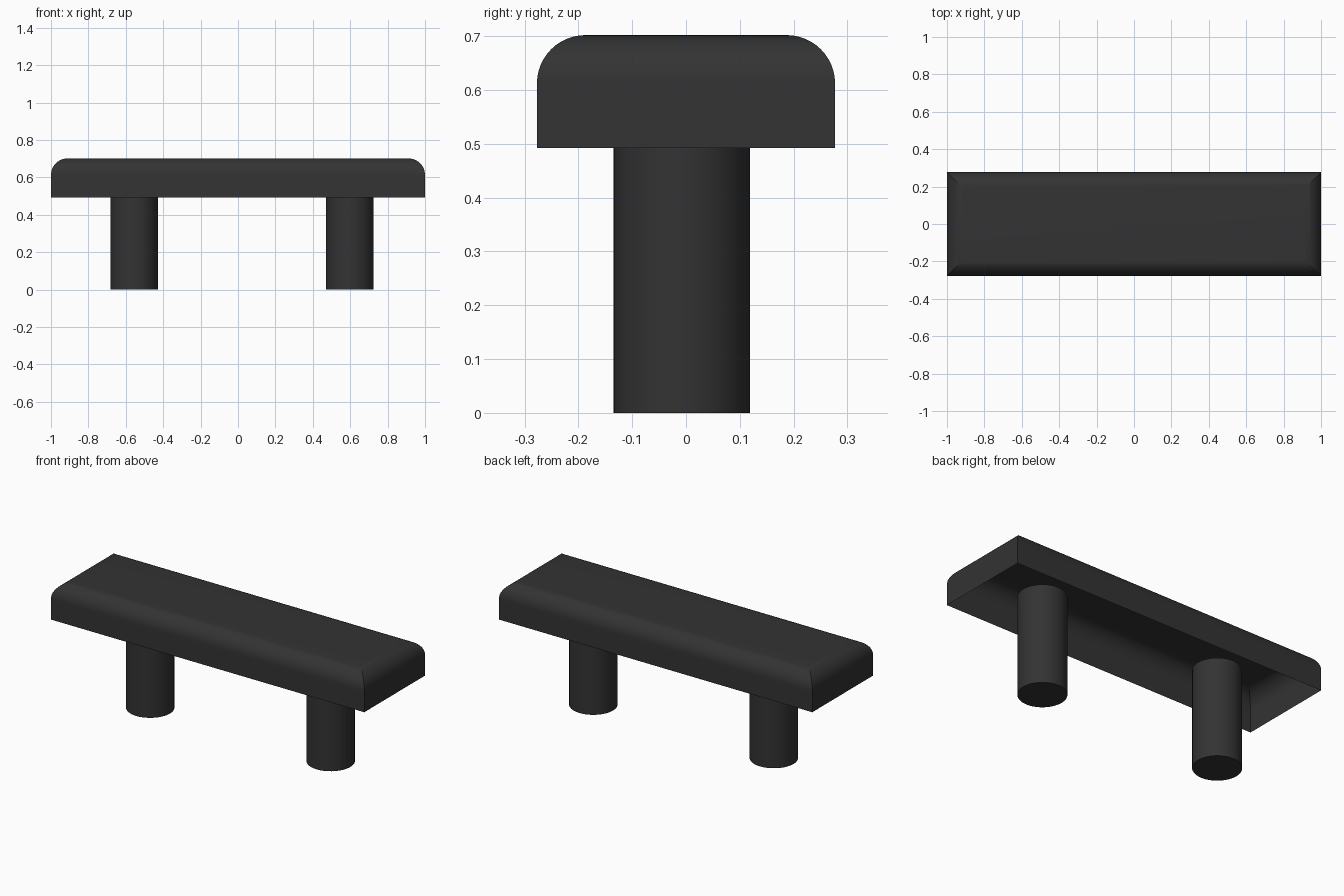
import bpy, bmesh, math

if "Cube" in bpy.data.objects:
    bpy.data.objects.remove(bpy.data.objects["Cube"])

black = bpy.data.materials.new("charcoal black")
black.diffuse_color = (0.033, 0.033, 0.033, 1)
black.use_nodes = True
black.node_tree.nodes["Principled BSDF"].inputs["Base Color"].default_value = black.diffuse_color


def finish(bm, name):
    """Turn a bmesh into a smooth-shaded object with sharp corners."""
    bmesh.ops.recalc_face_normals(bm, faces=bm.faces)
    mesh = bpy.data.meshes.new(name)
    bm.to_mesh(mesh)
    bm.free()
    mesh.materials.append(black)
    ob = bpy.data.objects.new(name, mesh)
    bpy.context.collection.objects.link(ob)
    bpy.ops.object.select_all(action='DESELECT')
    ob.select_set(True)
    bpy.context.view_layer.objects.active = ob
    bpy.ops.object.shade_smooth_by_angle(angle=math.radians(25))
    return ob


# Seat: thin shell open underneath, rounded top edges that meet in mitres
HX, HY, Z0, Z1, R, STEPS = 1.0, 0.277, 0.492, 0.702, 0.09, 12
profile = [(0, Z0)]
for i in range(STEPS + 1):
    a = math.pi / 2 * i / STEPS
    profile.append((R * (1 - math.cos(a)), Z1 - R + R * math.sin(a)))

bm = bmesh.new()
rings = [[bm.verts.new((sx * (HX - d), sy * (HY - d), z))
          for sx, sy in ((-1, -1), (1, -1), (1, 1), (-1, 1))]
         for d, z in profile]
for lo, hi in zip(rings, rings[1:]):
    for k in range(4):
        n = (k + 1) % 4
        bm.faces.new((lo[k], lo[n], hi[n], hi[k]))
bm.faces.new(rings[-1])
finish(bm, "seat")

# Legs: two round posts reaching a little way up inside the seat shell
LEG_TOP = 0.57
for name, x in (("left_leg", -0.555), ("right_leg", 0.597)):
    bm = bmesh.new()
    bmesh.ops.create_cone(bm, cap_ends=True, segments=48, radius1=0.1265,
                          radius2=0.1265, depth=LEG_TOP)
    bmesh.ops.translate(bm, verts=bm.verts, vec=(x, -0.008, LEG_TOP / 2))
    finish(bm, name)
